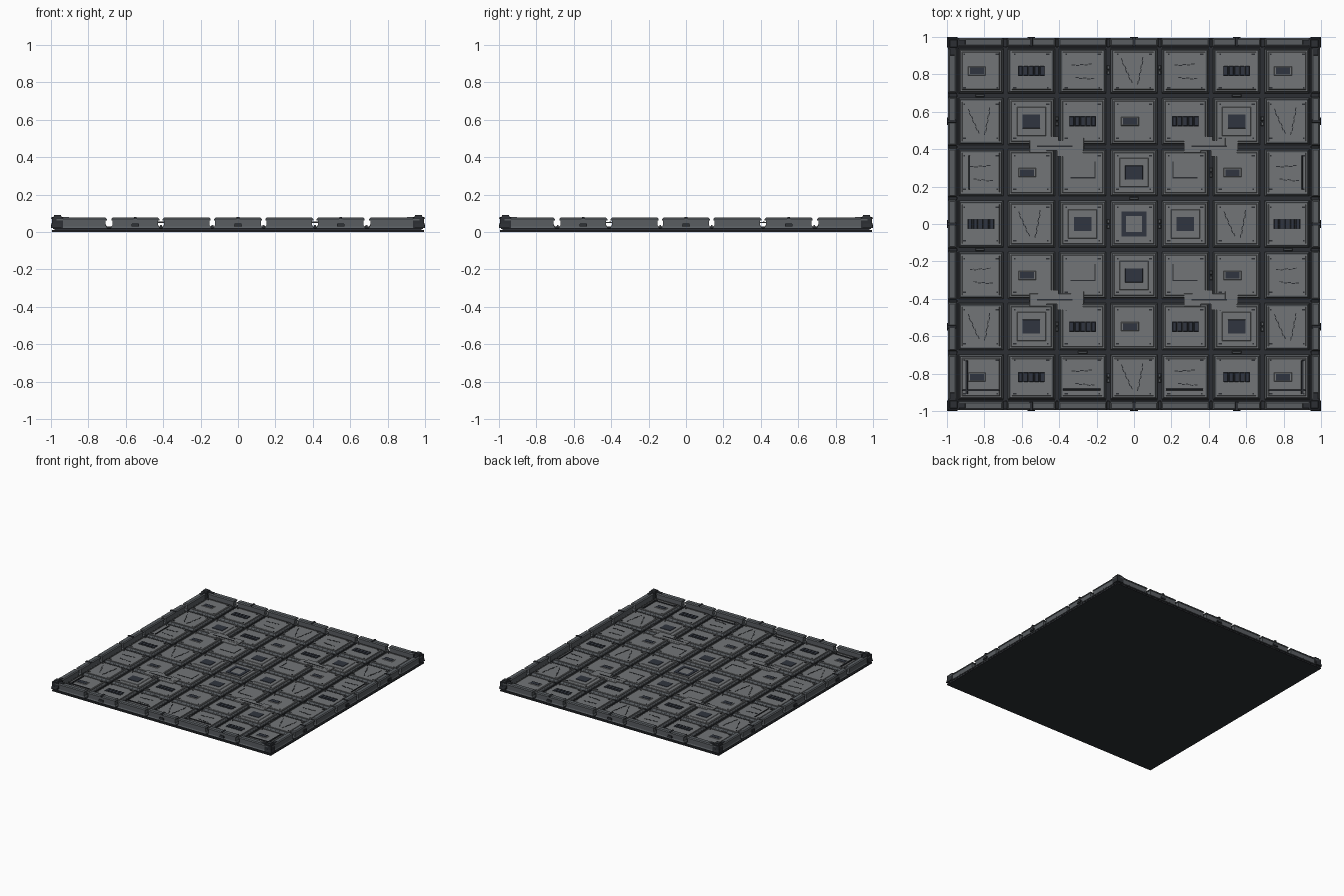
import bpy, bmesh, math
from mathutils import Matrix, Vector

if "Cube" in bpy.data.objects:
    bpy.data.objects.remove(bpy.data.objects["Cube"])

P = 0.2745                      # tile pitch
parts = {}


def mat(name, c):
    m = bpy.data.materials.new(name)
    m.diffuse_color = (*c, 1)
    m.use_nodes = True
    m.node_tree.nodes["Principled BSDF"].inputs["Base Color"].default_value = m.diffuse_color
    return m


DARK = mat("dark_metal", (0.025, 0.028, 0.033))
MID = mat("mid_metal", (0.10, 0.11, 0.12))
LIGHT = mat("light_metal", (0.17, 0.178, 0.185))
SCREEN = mat("screen_blue_grey", (0.03, 0.036, 0.05))


def block(part, m, x, y, w, d, z0, z1, inset=0.0, rot=0.0):
    """Box (or frustum, when inset at the top) added to a named part."""
    bm, _ = parts.setdefault(part, (bmesh.new(), m))
    R = Matrix.Rotation(rot, 3, 'Z')
    rings = []
    for z, i in ((z0, 0), (z1, inset)):
        rings.append([bm.verts.new(R @ Vector((sx * (w / 2 - i), sy * (d / 2 - i), z)) + Vector((x, y, 0)))
                      for sx, sy in ((-1, -1), (1, -1), (1, 1), (-1, 1))])
    lo, hi = rings
    bm.faces.new(lo[::-1])
    bm.faces.new(hi)
    for k in range(4):
        n = (k + 1) % 4
        bm.faces.new((lo[k], lo[n], hi[n], hi[k]))


def frame(part, m, x, y, s, t, z0, z1):
    """Square ring of outer size s and bar width t."""
    o = (s - t) / 2
    for k in (-1, 1):
        block(part, m, x, y + k * o, s, t, z0, z1)
        block(part, m, x + k * o, y, t, s - 2 * t, z0, z1)


# base slabs
block("base_slab", DARK, 0, 0, 1.99, 1.99, 0, 0.01)
block("sub_floor", DARK, 0, 0, 1.96, 1.96, 0.01, 0.016)
block("sub_floor", DARK, 0, 0, 1.98, 1.98, 0.016, 0.021)

# low rails along the grooves
for i in range(-3, 3):
    g = (i + 0.5) * P
    for k in (-0.009, 0.009):
        block("groove_rails", DARK, g + k, 0, 0.005, 1.9, 0.021, 0.027)
        block("groove_rails", DARK, 0, g + k, 1.9, 0.005, 0.021, 0.027)

T = 0.046                       # tile top height


def serrated(x, y, length, ang, n=7):
    for k in range(n):
        t = (k / (n - 1) - 0.5) * length
        off = 0.002 * (-1) ** k
        block("surface_cracks", DARK, x + t * math.cos(ang) - off * math.sin(ang),
              y + t * math.sin(ang) + off * math.cos(ang), length / n * 1.1, 0.005, T, T + 0.002, 0, ang)


def indicator(x, y):
    block("small_hatches", LIGHT, x - 0.022, y, 0.095, 0.048, T, T + 0.003, 0.003)
    block("small_hatch_screens", SCREEN, x - 0.022, y, 0.075, 0.034, T + 0.003, T + 0.005)


def vent(x, y):
    block("vent_beds", DARK, x, y, 0.145, 0.055, T, T + 0.001)
    for k in range(-2, 3):
        block("vent_slats", SCREEN, x + k * 0.029, y, 0.022, 0.05, T + 0.001, T + 0.005, 0.002)


def scuffs(x, y):
    serrated(x - 0.004, y + 0.033, 0.09, 0.06, 5)
    serrated(x + 0.012, y - 0.04, 0.085, -0.08, 5)


def cracks(x, y):
    serrated(x - 0.04, y, 0.125, -1.15)
    serrated(x + 0.035, y, 0.13, 1.38)


def screen(x, y):
    block("screen_plinths", LIGHT, x, y, 0.155, 0.155, T, T + 0.003, 0.003)
    block("screens", SCREEN, x, y, 0.095, 0.075, T + 0.003, T + 0.006, 0.001)


def bracket(x, y):
    s = -1 if x > 0 else 1
    block("bracket_lines", DARK, x, y - 0.027, 0.13, 0.006, T, T + 0.002)
    block("bracket_lines", DARK, x + s * 0.065, y + 0.015, 0.006, 0.09, T, T + 0.002)


def hub(x, y):
    frame("hub_ring", SCREEN, x, y, 0.135, 0.024, T, T + 0.007)
    frame("hub_outer_step", LIGHT, x, y, 0.165, 0.015, T, T + 0.004)
    block("hub_plate", LIGHT, x, y, 0.085, 0.085, T, T + 0.004)


KIND = {'A': indicator, 'B': vent, 'C': scuffs, 'D': cracks, 'E': screen, 'F': bracket, 'X': hub}
ROWS = ["XEDB", "EFAC", "ABED", "DCBA"]      # quarter layout, mirrored both ways

for j in range(-3, 4):
    for i in range(-3, 4):
        x, y = i * P, j * P
        # trim outer tiles so they clear the rim
        w = 0.25 if abs(i) < 3 else 0.236
        d = 0.25 if abs(j) < 3 else 0.236
        x -= 0.005 * (i // 3 if i == 3 else -1 if i == -3 else 0)
        y -= 0.005 * (j // 3 if j == 3 else -1 if j == -3 else 0)
        block("tile_feet", MID, x, y, w + 0.004, d + 0.004, 0.021, 0.034, 0.004)
        block("tile_bodies", MID, x, y, w - 0.006, d - 0.006, 0.034, 0.042, 0.006)
        block("tile_plates", LIGHT, x, y, w - 0.034, d - 0.034, 0.042, T, 0.003)
        frame("tile_edge_trim", LIGHT, x, y, min(w, d) - 0.018, 0.005, 0.042, T + 0.001)
        for sx, sy in ((-1, -1), (1, 1), (-1, 1), (1, -1)):
            n = 0.018 if sx == sy else 0.008
            block("tile_bolts", DARK, x + sx * 0.088, y + sy * 0.09, n, 0.008, T, T + 0.003)
        KIND[ROWS[abs(j)][abs(i)]](x, y)

# dark cable bars lying on some tiles
for x, y, w, d in ((-0.88, 0.275, 0.008, 0.18), (0.9, 0.275, 0.008, 0.18), (-0.895, -0.82, 0.014, 0.18),
                   (0.9, -0.82, 0.014, 0.18), (-0.28, -0.885, 0.2, 0.01), (0.27, -0.885, 0.2, 0.01),
                   (-0.82, -0.89, 0.2, 0.008), (0.82, -0.89, 0.2, 0.008)):
    block("cable_bars", DARK, x, y, w, d, T, T + 0.006, 0.002)

# clips sitting in the grooves
for x, y in ((0.5, 3), (-0.5, 3), (0.5, -3), (-0.5, -3), (2.5, 2), (-1.5, 2), (1.5, 1), (-0.5, 0), (0.5, 0),
             (1.5, -1), (2.5, -2), (-1.5, -2)):
    for k in (-0.014, 0.014):
        block("groove_clips", MID, x * P, y * P + k, 0.016, 0.022, 0.021, 0.036, 0.003)
for x, y in ((-3, 2.5), (2, 2.5), (0, 0.5), (-3, -0.5), (3, -0.5), (-1, -2.5), (2, -2.5)):
    block("groove_clips", MID, x * P, y * P, 0.05, 0.014, 0.021, 0.036, 0.003)

# torn repair plates over four groove crossings
for cx in (-0.413, 0.412):
    for cy in (0.415, -0.405):
        for x, y, w, d, h in ((0, 0.005, 0.29, 0.055, 0.004), (0.07, -0.025, 0.14, 0.06, 0.003),
                              (-0.045, 0.03, 0.11, 0.045, 0.003), (-0.10, -0.015, 0.09, 0.04, 0.005),
                              (0.11, 0.02, 0.07, 0.05, 0.005)):
            block("repair_plates", LIGHT, cx + x, cy + y, w, d, T + 0.001, T + 0.002 + h, 0.001)
        block("repair_seams", DARK, cx - 0.01, cy + 0.0, 0.19, 0.007, T + 0.004, T + 0.009)

# rim segments, clamps and corner posts on all four sides
for side in range(4):
    a = side * math.pi / 2
    R = Matrix.Rotation(a, 3, 'Z')

    def edge(part, m, u, v, w, d, z0, z1, inset=0.0):
        p = R @ Vector((u, -v, 0))
        block(part, m, p.x, p.y, w, d, z0, z1, inset, a)

    edge("rim_inner_channel", DARK, 0, 0.946, 1.88, 0.008, 0.021, 0.03)
    for i in range(-3, 4):
        u = i * P + (0.012 if i == 3 else -0.012 if i == -3 else 0)
        w = 0.25 if abs(i) < 3 else 0.262
        edge("rim_feet", MID, u, 0.972, w + 0.012, 0.044, 0.021, 0.034, 0.006)
        edge("rim_bodies", MID, u, 0.972, w - 0.006, 0.036, 0.03, 0.064)
        edge("rim_caps", MID, u, 0.972, w + 0.006, 0.044, 0.062, 0.069)
        edge("rim_caps", MID, u, 0.972, w + 0.006, 0.044, 0.069, 0.076, 0.007)
    for u in (-2 * P, 0, 2 * P):
        edge("rim_clamps", DARK, u, 0.994, 0.042, 0.012, 0.03, 0.048, 0.003)
        edge("rim_clamps", DARK, u, 0.974, 0.018, 0.05, 0.07, 0.079, 0.002)
    edge("corner_posts", DARK, 0.965, 0.965, 0.058, 0.058, 0.021, 0.078)
    edge("corner_posts", DARK, 0.965, 0.965, 0.044, 0.044, 0.078, 0.09, 0.004)
    for k in ((0.972, 0.925), (0.925, 0.972)):
        edge("corner_straps", DARK, k[0], k[1], 0.05 if k[0] < k[1] else 0.03,
             0.03 if k[0] < k[1] else 0.05, 0.07, 0.08, 0.003)
    edge("corner_feet", DARK, 0.972, 0.972, 0.056, 0.056, 0.021, 0.045, 0.005)

# turn the collected geometry into objects
for name, (bm, m) in parts.items():
    me = bpy.data.meshes.new(name)
    bm.to_mesh(me)
    bm.free()
    me.materials.append(m)
    bpy.context.collection.objects.link(bpy.data.objects.new(name, me))
